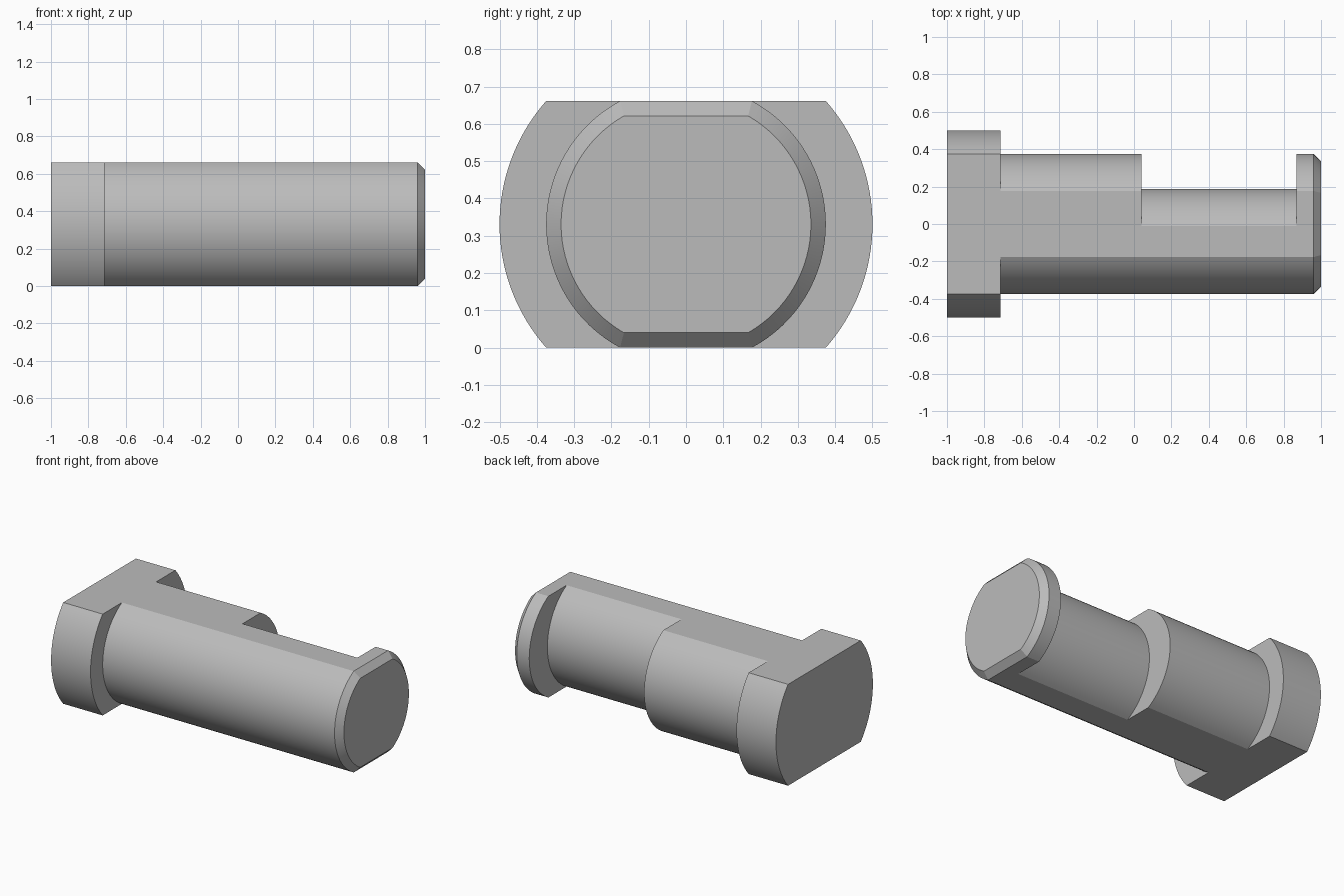
import bpy, bmesh
from math import asin, sin, cos, radians

if "Cube" in bpy.data.objects:
    bpy.data.objects.remove(bpy.data.objects["Cube"])

HALF = 0.3307      # half distance between the two flats
BEVEL = 0.04       # chamfer at the pin end
SEGMENTS = 32      # steps per curved side

HEAD_R, PIN_R, OFFSET = 0.5, 0.375, 0.1875
HEAD_X, TIP_X = -0.715, 1 - BEVEL
NOTCH_START, NOTCH_END = 0.04, 0.87

steel = bpy.data.materials.new("steel grey")
steel.use_nodes = True
steel.diffuse_color = (0.5, 0.5, 0.5, 1)
steel.node_tree.nodes["Principled BSDF"].inputs["Base Color"].default_value = (0.5, 0.5, 0.5, 1)

bm = bmesh.new()


def arc(x, radius, shift, half, side):
    """Curved side of one cross-section, from the lower flat to the upper one."""
    limit = asin(half / radius)
    angles = [limit * (2 * i / SEGMENTS - 1) for i in range(SEGMENTS + 1)]
    return [bm.verts.new((x, side * radius * cos(a) + shift, HALF + radius * sin(a)))
            for a in angles]


def curved_side(stations, side):
    """Join the arcs: strips along the length, one flat crescent at each step."""
    arcs = [arc(x, r, shift, half, side) for x, r, shift, half in stations]
    for a, b in zip(arcs, arcs[1:]):
        if a[0].co.x == b[0].co.x:
            bm.faces.new(a + b[::-1])
        else:
            for i in range(SEGMENTS):
                bm.faces.new((a[i], a[i + 1], b[i + 1], b[i]))
    return arcs


# Head, pin and chamfered tip; the back also has an off-centre notch
head = [(-1, HEAD_R, 0, HALF), (HEAD_X, HEAD_R, 0, HALF), (HEAD_X, PIN_R, 0, HALF)]
notch = [(NOTCH_START, PIN_R, 0, HALF), (NOTCH_START, PIN_R, -OFFSET, HALF),
         (NOTCH_END, PIN_R, -OFFSET, HALF), (NOTCH_END, PIN_R, 0, HALF)]
tip = [(TIP_X, PIN_R, 0, HALF), (1, PIN_R - BEVEL, 0, HALF - BEVEL)]
front = curved_side(head + tip, -1)
back = curved_side(head + notch + tip, 1)

# Top and bottom flats, with their sloped ends
for end in (0, -1):
    bm.faces.new([a[end] for a in front[:-1]] + [a[end] for a in back[-2::-1]])
    bm.faces.new((front[-2][end], front[-1][end], back[-1][end], back[-2][end]))

# End faces
for end in (0, -1):
    bm.faces.new(front[end] + back[end][::-1])

bmesh.ops.recalc_face_normals(bm, faces=bm.faces[:])
mesh = bpy.data.meshes.new("headed_pin")
bm.to_mesh(mesh)
bm.free()
mesh.materials.append(steel)
pin = bpy.data.objects.new("headed_pin", mesh)
bpy.context.collection.objects.link(pin)

# Smooth the curved sides, keep the corners crisp
bpy.context.view_layer.objects.active = pin
pin.select_set(True)
bpy.ops.object.shade_smooth_by_angle(angle=radians(20))
